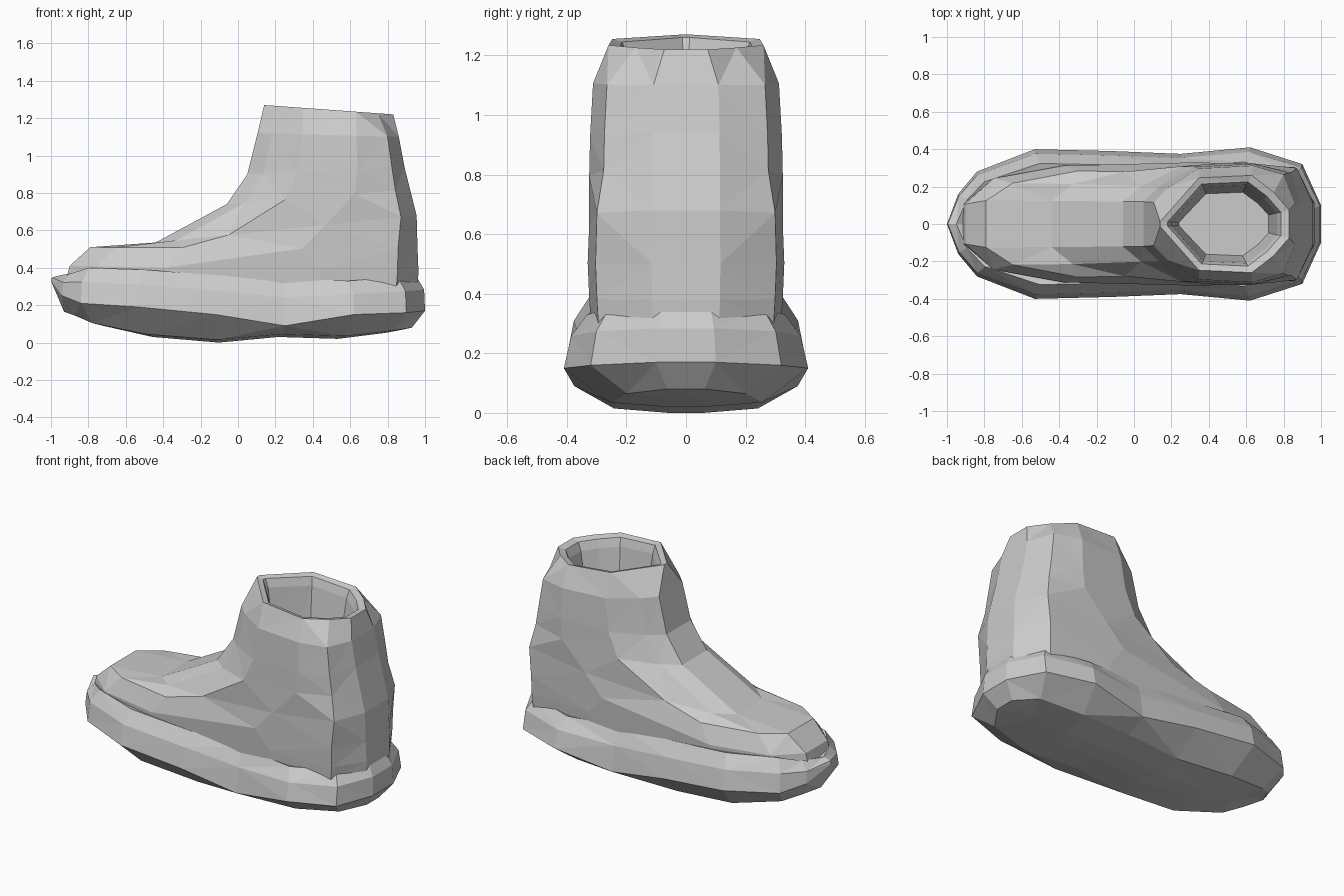
import bpy, bmesh

if "Cube" in bpy.data.objects:
    bpy.data.objects.remove(bpy.data.objects["Cube"])


def loft(name, rings):
    """Skin closed rings of equal length, cap both ends, keep flat triangles."""
    bm = bmesh.new()
    loops = [[bm.verts.new(p) for p in ring] for ring in rings]
    n = len(loops[0])
    for a, b in zip(loops, loops[1:]):
        for i in range(n):
            j = (i + 1) % n
            bm.faces.new((a[i], a[j], b[j], b[i]))
    bm.faces.new(loops[0][::-1])
    bm.faces.new(loops[-1])
    bmesh.ops.triangulate(bm, faces=bm.faces[:])
    bmesh.ops.recalc_face_normals(bm, faces=bm.faces[:])
    mesh = bpy.data.meshes.new(name)
    bm.to_mesh(mesh)
    bm.free()
    obj = bpy.data.objects.new(name, mesh)
    bpy.context.collection.objects.link(obj)
    return obj


def mirror_loop(half):
    """Close a half outline (y >= 0) with its mirror image."""
    return half + [(x, -y, z) for x, y, z in reversed(half) if y > 1e-6]


# Sole: half outline from toe to heel as x, y, bottom z, widest z, top z
outline = [
    (-1.00, 0.00, 0.15, 0.33, 0.36),
    (-0.94, 0.16, 0.13, 0.25, 0.37),
    (-0.84, 0.28, 0.09, 0.21, 0.40),
    (-0.53, 0.40, 0.03, 0.19, 0.39),
    (-0.12, 0.39, 0.00, 0.15, 0.36),
    (0.25, 0.375, 0.03, 0.09, 0.345),
    (0.62, 0.41, 0.02, 0.15, 0.33),
    (0.90, 0.32, 0.05, 0.16, 0.35),
    (1.00, 0.10, 0.065, 0.17, 0.36),
]


def sole_ring(sx, sy, height):
    return mirror_loop([(x * sx, y * sy, height(b, w, t))
                        for x, y, b, w, t in outline])


loft("sole", [
    sole_ring(0.86, 0.15, lambda b, w, t: b),
    sole_ring(0.93, 0.62, lambda b, w, t: b + 0.015),
    sole_ring(1.00, 1.00, lambda b, w, t: w),
    sole_ring(0.995, 0.94, lambda b, w, t: w * 0.4 + t * 0.6),
    sole_ring(0.95, 0.81, lambda b, w, t: t),
    sole_ring(0.90, 0.66, lambda b, w, t: t - 0.02),
])

# Upper: ring shapes as (fraction of length, fraction of half width)
BASE = [(0, .33), (.08, .75), (.28, .96), (.72, 1), (.94, .92), (1, .35)]
TOE = [(0, .38), (.08, .66), (.28, .86), (.65, 1), (.94, .92), (1, .35)]
ANKLE = [(0, .37), (.10, .62), (.32, .95), (.70, 1), (.92, .85), (1, .35)]
RIM = [(0, .05), (.15, .5), (.30, .95), (.71, 1), (.88, .65), (1, .28)]


def boot_ring(fx, fz, bx, bz, width, shape):
    return mirror_loop([(fx + (bx - fx) * t, width * f, fz + (bz - fz) * t)
                        for t, f in shape])


# Shaft and foot, then over the rim and down into the opening
loft("boot_upper", [
    boot_ring(-0.92, 0.33, 0.96, 0.30, 0.32, BASE),
    boot_ring(-0.90, 0.41, 0.965, 0.38, 0.325, BASE),
    boot_ring(-0.79, 0.51, 0.96, 0.50, 0.33, TOE),
    boot_ring(-0.44, 0.535, 0.955, 0.68, 0.325, TOE),
    boot_ring(-0.06, 0.74, 0.92, 0.82, 0.325, ANKLE),
    boot_ring(0.05, 0.90, 0.89, 0.94, 0.322, ANKLE),
    boot_ring(0.105, 1.12, 0.86, 1.10, 0.312, ANKLE),
    boot_ring(0.14, 1.27, 0.83, 1.22, 0.26, RIM),
    boot_ring(0.18, 1.26, 0.785, 1.21, 0.225, RIM),
    boot_ring(0.20, 1.21, 0.765, 1.16, 0.21, RIM),
    boot_ring(0.24, 0.90, 0.72, 0.90, 0.17, RIM),
])
